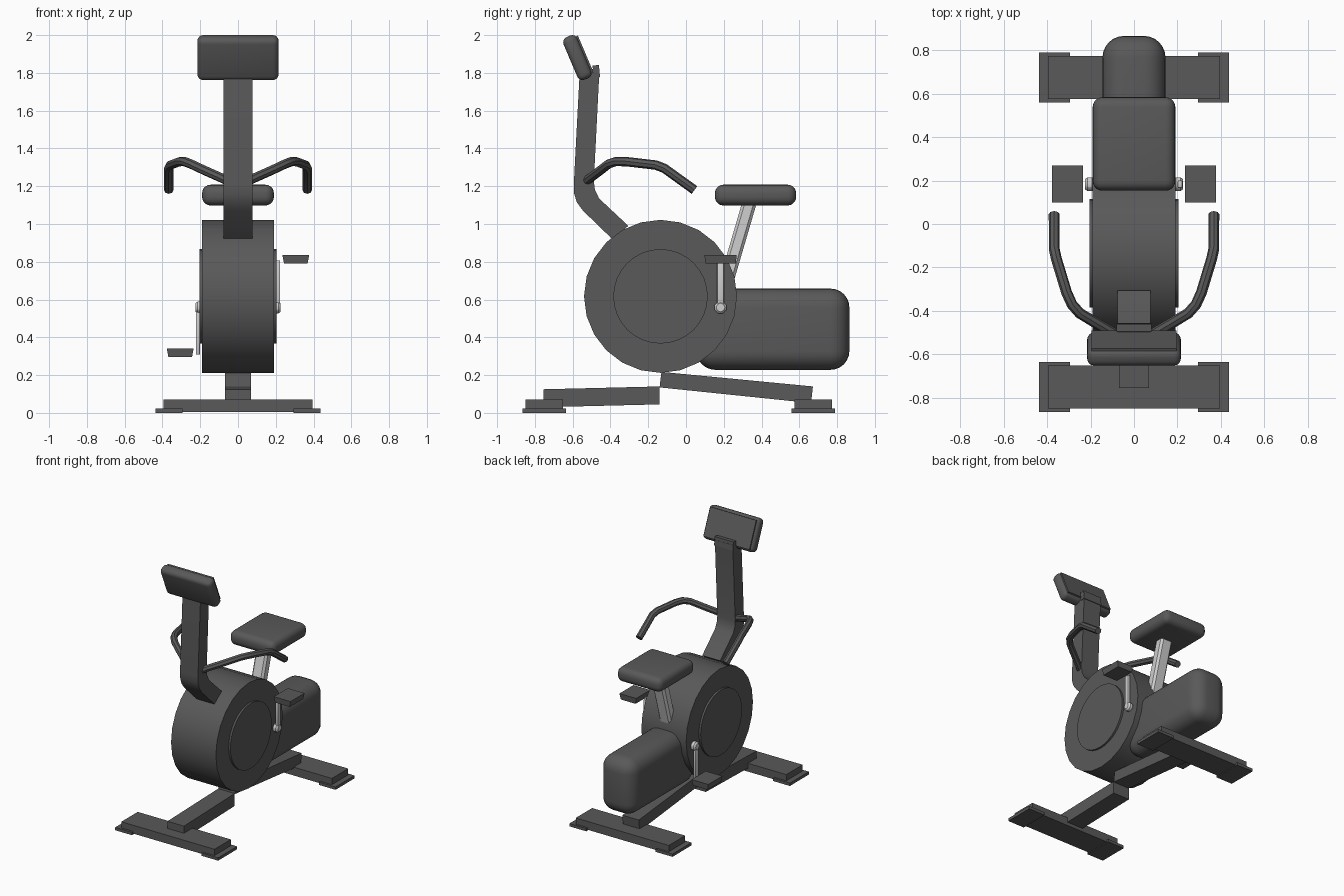
import bpy
import bmesh
from math import radians, atan2
from mathutils import Vector, Matrix

if "Cube" in bpy.data.objects:
    bpy.data.objects.remove(bpy.data.objects["Cube"])


def make_material(name, value):
    mat = bpy.data.materials.new(name)
    mat.use_nodes = True
    colour = (value, value, value, 1)
    mat.diffuse_color = colour
    mat.node_tree.nodes["Principled BSDF"].inputs["Base Color"].default_value = colour
    return mat


DARK = make_material("dark grey", 0.1)
SILVER = make_material("light silver", 0.62)


def finish(name, bm, mat, bevel=0, segments=4, smooth=True):
    """Turn a bmesh into an object, with rounded edges if asked for."""
    bmesh.ops.recalc_face_normals(bm, faces=bm.faces)
    if bevel:
        bmesh.ops.bevel(bm, geom=bm.edges[:], offset=bevel, segments=segments,
                        profile=0.5, affect='EDGES')
    mesh = bpy.data.meshes.new(name)
    bm.to_mesh(mesh)
    bm.free()
    obj = bpy.data.objects.new(name, mesh)
    bpy.context.collection.objects.link(obj)
    mesh.materials.append(mat)
    if smooth:
        shade(obj)
    return obj


def shade(obj):
    bpy.ops.object.select_all(action='DESELECT')
    obj.select_set(True)
    bpy.context.view_layer.objects.active = obj
    bpy.ops.object.shade_smooth_by_angle(angle=radians(32))


def box(name, centre, size, mat=DARK, bevel=0, tilt=0, segments=4):
    bm = bmesh.new()
    bmesh.ops.create_cube(bm, size=1)
    bmesh.ops.scale(bm, vec=size, verts=bm.verts)
    obj = finish(name, bm, mat, bevel, segments, smooth=bevel > 0)
    obj.location = centre
    obj.rotation_euler.x = tilt
    return obj


def disc(name, centre, radius, width, sides, mat=DARK, bevel=0):
    """Cylinder lying along the x axis."""
    bm = bmesh.new()
    bmesh.ops.create_cone(bm, cap_ends=True, segments=sides, radius1=radius,
                          radius2=radius, depth=width,
                          matrix=Matrix.Rotation(radians(90), 4, 'Y'))
    obj = finish(name, bm, mat, bevel, 1)
    obj.location = centre
    return obj


def side_profile(name, points, half_width):
    """Extrude a (y, z) outline across x."""
    bm = bmesh.new()
    face = bm.faces.new([bm.verts.new((-half_width, y, z)) for y, z in points])
    out = bmesh.ops.extrude_face_region(bm, geom=[face])
    verts = [v for v in out["geom"] if isinstance(v, bmesh.types.BMVert)]
    bmesh.ops.translate(bm, vec=(2 * half_width, 0, 0), verts=verts)
    return finish(name, bm, DARK)


def tube(name, points, radius):
    curve = bpy.data.curves.new(name, 'CURVE')
    curve.dimensions = '3D'
    curve.bevel_depth = radius
    curve.bevel_resolution = 2
    curve.use_fill_caps = True
    spline = curve.splines.new('POLY')
    spline.points.add(len(points) - 1)
    for point, co in zip(spline.points, points):
        point.co = (*co, 1)
    obj = bpy.data.objects.new(name, curve)
    bpy.context.collection.objects.link(obj)
    curve.materials.append(DARK)
    bpy.ops.object.select_all(action='DESELECT')
    obj.select_set(True)
    bpy.context.view_layer.objects.active = obj
    bpy.ops.object.convert(target='MESH')
    shade(bpy.context.view_layer.objects.active)


# Floor supports with end pads
for name, y in (("front", -0.75), ("rear", 0.673)):
    box(name + "_support", (0, y, 0.038), (0.79, 0.198, 0.064))
    for side, sign in (("left", 1), ("right", -1)):
        box(f"{name}_{side}_foot_pad", (sign * 0.366, y, 0.011), (0.142, 0.23, 0.022))

# Sloping frame beams
side_profile("front_beam", [(-0.755, 0.125), (-0.14, 0.14), (-0.14, 0.045), (-0.755, 0.03)], 0.07)
side_profile("rear_beam", [(-0.13, 0.217), (0.672, 0.14), (0.662, 0.052), (-0.14, 0.135)], 0.07)

# Flywheel drum with raised side covers, and the rear housing
disc("flywheel_drum", (0, -0.135, 0.617), 0.405, 0.38, 24)
disc("flywheel_covers", (0, -0.135, 0.617), 0.25, 0.41, 32)
box("rear_housing", (0, 0.46, 0.443), (0.29, 0.81, 0.43), bevel=0.1, segments=6)

# Saddle and its post
box("saddle", (0, 0.368, 1.153), (0.38, 0.43, 0.11), bevel=0.045, segments=5)
low, high = Vector((0, 0.18, 0.58)), Vector((0, 0.338, 1.12))
lean = high - low
box("saddle_post", (low + high) / 2, (0.1, 0.075, lean.length), SILVER, bevel=0.015,
    tilt=-atan2(lean.y, lean.z), segments=1)

# Mast
side_profile("mast", [(-0.39, 0.92), (-0.545, 1.07), (-0.578, 1.115), (-0.592, 1.16),
                      (-0.594, 1.21), (-0.562, 1.82), (-0.458, 1.82), (-0.488, 1.225),
                      (-0.482, 1.18), (-0.46, 1.135), (-0.305, 0.99)], 0.076)
box("mast_bracket", (0, -0.475, 1.808), (0.16, 0.034, 0.065), tilt=radians(5))

# Console with a raised rider-side panel
tilt = radians(23)
centre = Vector((0, -0.575, 1.881))
outward = Matrix.Rotation(tilt, 3, 'X') @ Vector((0, 1, 0))
box("console", centre, (0.43, 0.08, 0.245), bevel=0.03, tilt=tilt)
box("console_panel", centre + outward * 0.038, (0.39, 0.02, 0.212), tilt=tilt)

# Handlebars, cranks and pedals on both sides
grip_path = [(0.05, -0.53, 1.225), (0.09, -0.505, 1.245), (0.18, -0.452, 1.285),
             (0.25, -0.41, 1.318), (0.285, -0.37, 1.331), (0.31, -0.315, 1.33),
             (0.357, -0.16, 1.312), (0.367, -0.115, 1.295), (0.367, 0.045, 1.18)]
for side, sign in (("left", 1), ("right", -1)):
    tube(side + "_handlebar", [(sign * x, y, z) for x, y, z in grip_path], 0.025)
    disc(side + "_crank_hub", (sign * 0.203, 0.183, 0.558), 0.036, 0.046, 8, SILVER, 0.012)
    box(side + "_crank_arm", (sign * 0.212, 0.183, 0.558 + sign * 0.125),
        (0.022, 0.036, 0.25), SILVER, bevel=0.006, segments=2)
    pedal = box(side + "_pedal", (sign * 0.306, 0.183, 0.566 + sign * 0.248),
                (0.142, 0.17, 0.045))
    for vert in pedal.data.vertices:
        if vert.co.z < 0:
            vert.co.x *= 0.88
            vert.co.y *= 0.95
